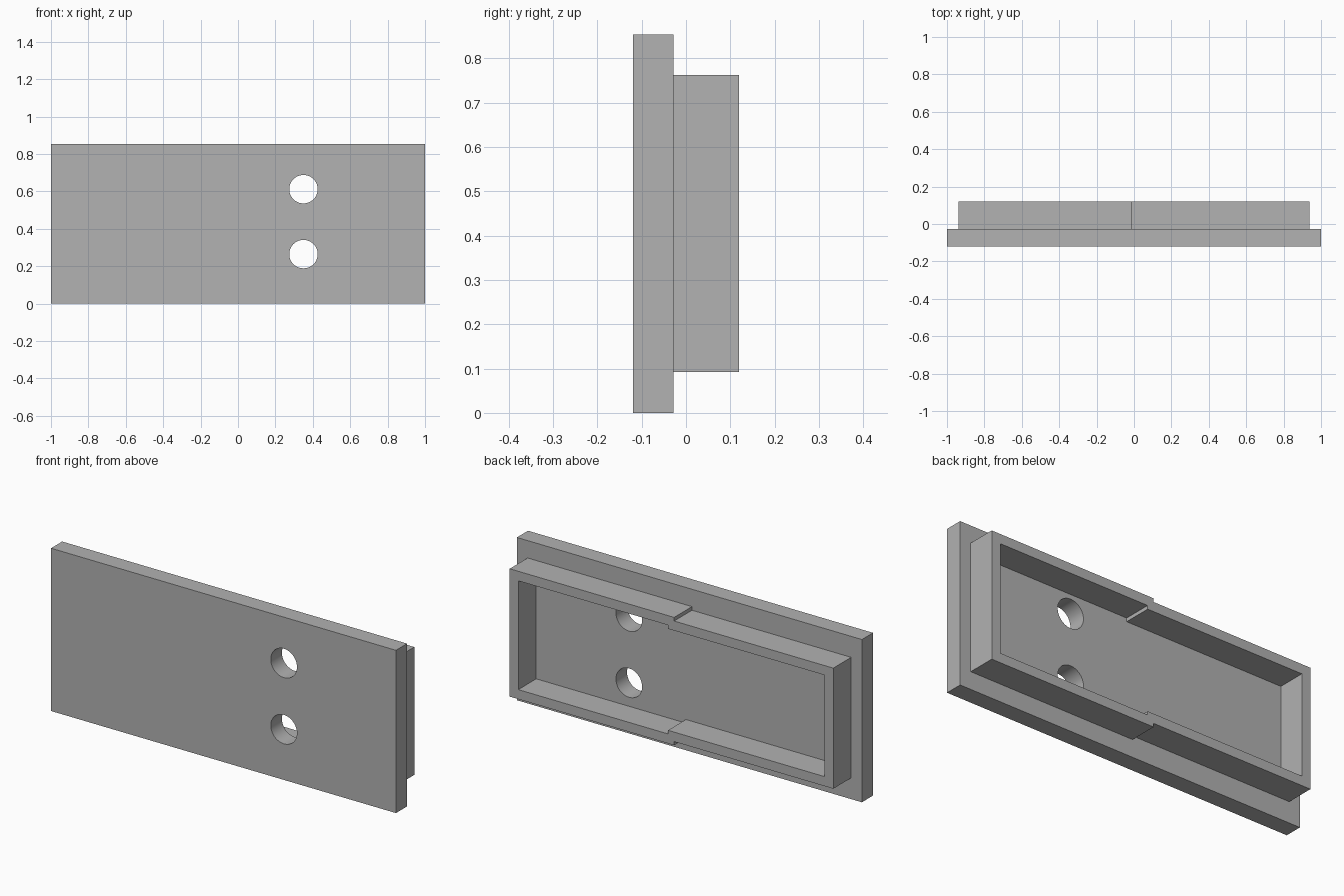
import bpy, bmesh, math

if "Cube" in bpy.data.objects:
    bpy.data.objects.remove(bpy.data.objects["Cube"])

grey = bpy.data.materials.new("grey")
grey.diffuse_color = (0.445, 0.445, 0.445, 1)
grey.use_nodes = True
grey.node_tree.nodes["Principled BSDF"].inputs["Base Color"].default_value = grey.diffuse_color

FRONT, MID, BACK = -0.12, -0.028, 0.12   # depth of plate front, plate back, rim back
HEIGHT = 0.853


def add_object(name, bm):
    bmesh.ops.recalc_face_normals(bm, faces=bm.faces)
    mesh = bpy.data.meshes.new(name)
    bm.to_mesh(mesh)
    bm.free()
    mesh.materials.append(grey)
    ob = bpy.data.objects.new(name, mesh)
    bpy.context.collection.objects.link(ob)
    return ob


# Flat face plate
bm = bmesh.new()
bmesh.ops.create_cube(bm, size=1)
for v in bm.verts:
    v.co.x *= 2
    v.co.y = FRONT if v.co.y < 0 else MID
    v.co.z = HEIGHT if v.co.z > 0 else 0
plate = add_object("face_plate", bm)

# Two round through holes
for i, z in enumerate((0.265, 0.612)):
    bpy.ops.mesh.primitive_cylinder_add(vertices=48, radius=0.076, depth=0.4,
                                        location=(0.35, 0, z),
                                        rotation=(math.pi / 2, 0, 0))
    cutter = bpy.context.object
    cutter.name = f"hole_cutter_{i + 1}"
    cutter.hide_render = True
    cutter.hide_set(True)
    cut = plate.modifiers.new("hole", 'BOOLEAN')
    cut.operation = 'DIFFERENCE'
    cut.solver = 'EXACT'
    cut.object = cutter

# Apply the cuts, then smooth the hole walls
bpy.context.view_layer.objects.active = plate
plate.select_set(True)
for m in list(plate.modifiers):
    bpy.ops.object.modifier_apply(modifier=m.name)
for ob in list(bpy.data.objects):
    if ob.name.startswith("hole_cutter"):
        bpy.data.objects.remove(ob)
plate.select_set(True)
bpy.ops.object.shade_smooth_by_angle(angle=math.radians(30))


# Stepped rim on the back: a tall right half and a slightly shorter left half
def stepped_loop(end, step_x, tall, short):
    centre = 0.427
    top = [(end, tall), (step_x, tall), (step_x, short), (-end, short)]
    pts = top + [(x, -z) for x, z in reversed(top)]
    return [(x, centre + z) for x, z in pts]


WALL = 0.05
outer = stepped_loop(0.938, -0.015, 0.335, 0.316)
inner = stepped_loop(0.938 - WALL, 0.02, 0.335 - WALL, 0.316 - WALL)
bm = bmesh.new()
rings = [[bm.verts.new((x, y, z)) for x, z in loop]
         for loop, y in ((outer, MID), (outer, BACK), (inner, BACK), (inner, MID))]
for a, b in zip(rings, rings[1:]):
    for i in range(len(a)):
        j = (i + 1) % len(a)
        bm.faces.new((a[i], a[j], b[j], b[i]))
add_object("stepped_rim", bm)
